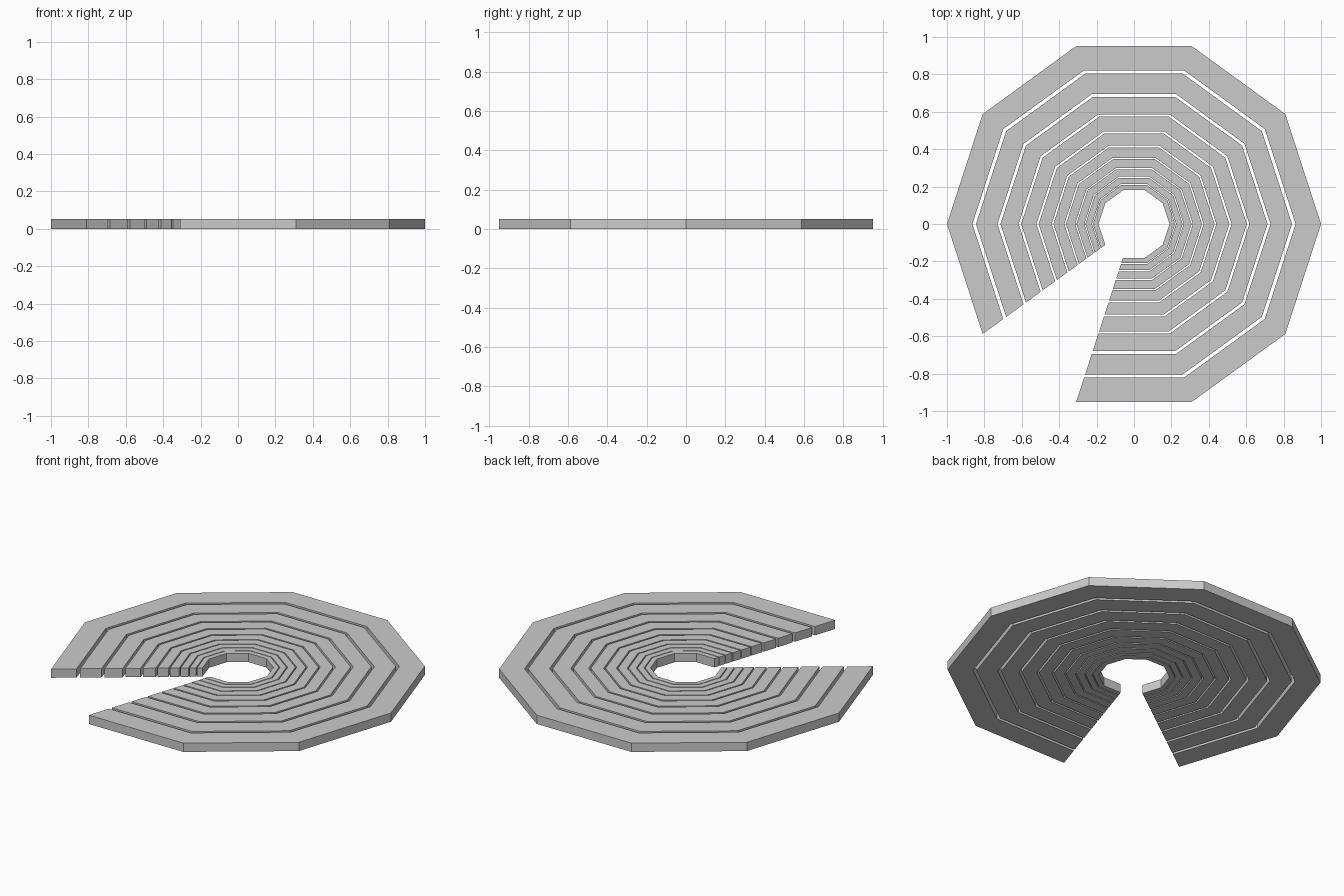
import bpy, bmesh
from math import radians, cos, sin

if "Cube" in bpy.data.objects:
    bpy.data.objects.remove(bpy.data.objects["Cube"])

SIDES = 10
HEIGHT = 0.052
RATIO = 0.845      # each ring relative to the one outside it
INNER = 0.864      # inner radius relative to the ring's own outer radius
START = 252        # open ring runs from here over nine of ten sides


def open_ring(name, outer, inner):
    bm = bmesh.new()
    rows = []
    for i in range(SIDES):
        a = radians(START + i * 360 / SIDES)
        rows.append([bm.verts.new((r * cos(a), r * sin(a), z))
                     for r, z in ((inner, 0), (outer, 0), (outer, HEIGHT), (inner, HEIGHT))])
    # walls, top and bottom of each segment
    for a, b in zip(rows, rows[1:]):
        for k in range(4):
            n = (k + 1) % 4
            bm.faces.new((a[k], a[n], b[n], b[k]))
    # end caps at the gap
    bm.faces.new(rows[0])
    bm.faces.new(rows[-1][::-1])
    bmesh.ops.recalc_face_normals(bm, faces=bm.faces)
    mesh = bpy.data.meshes.new(name)
    bm.to_mesh(mesh)
    bm.free()
    obj = bpy.data.objects.new(name, mesh)
    bpy.context.collection.objects.link(obj)
    return obj


# ten nested open decagon rings
for i in range(10):
    outer = RATIO ** i
    open_ring(f"open_ring_{i + 1}", outer, outer * INNER)
